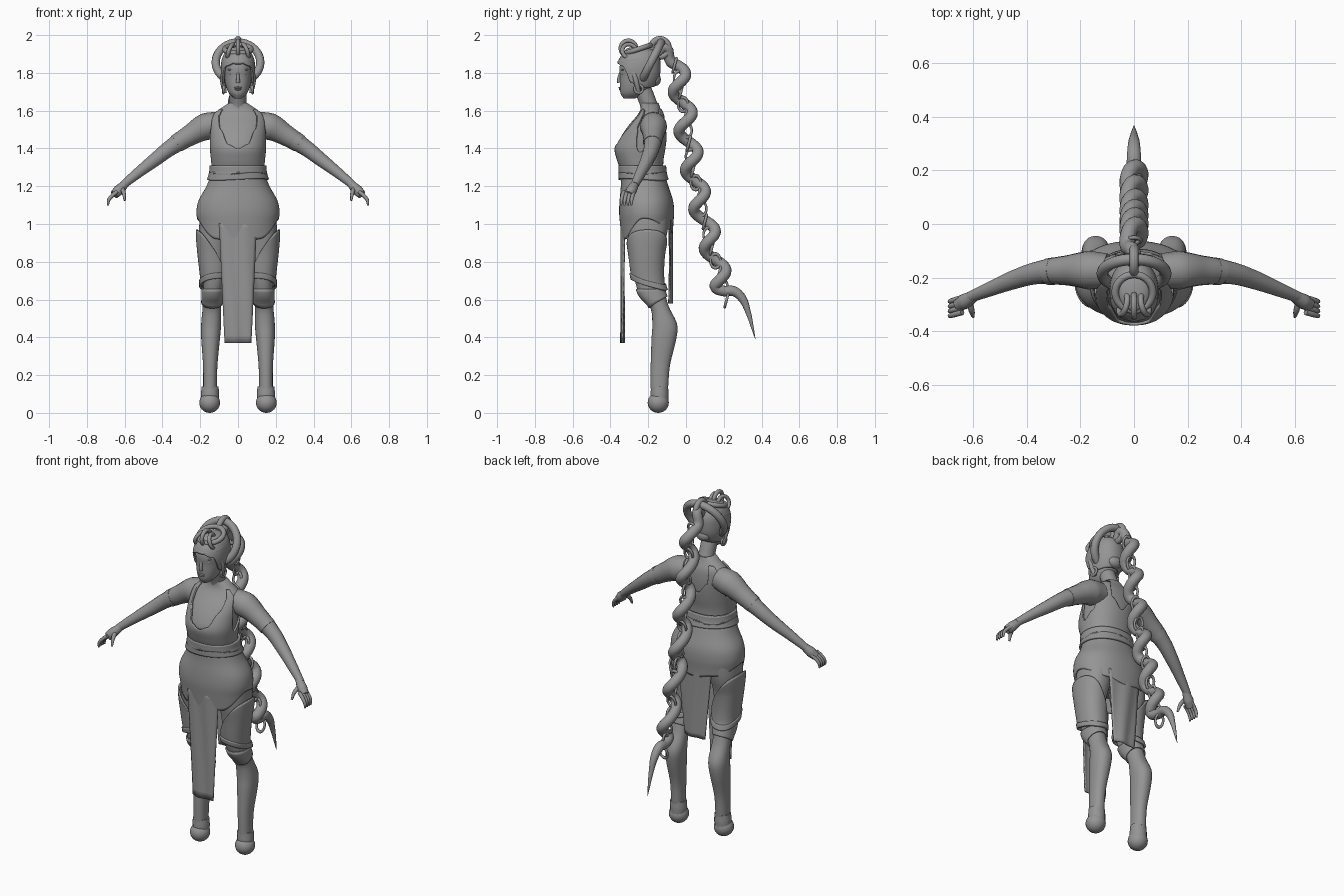
import bpy, bmesh, math
from math import sin, cos, pi, radians

if "Cube" in bpy.data.objects:
    bpy.data.objects.remove(bpy.data.objects["Cube"])

grey = bpy.data.materials.new("plain grey")
grey.use_nodes = True
grey.diffuse_color = (0.3, 0.3, 0.3, 1)
grey.node_tree.nodes["Principled BSDF"].inputs["Base Color"].default_value = (0.3, 0.3, 0.3, 1)


def finish(ob, mirror=False, thick=0):
    """Material, modifiers and smooth shading for one part."""
    ob.data.materials.clear()
    ob.data.materials.append(grey)
    bpy.ops.object.select_all(action='DESELECT')
    ob.select_set(True)
    bpy.context.view_layer.objects.active = ob
    bpy.ops.object.shade_smooth_by_angle(angle=radians(45))
    if thick:
        m = ob.modifiers.new("thickness", 'SOLIDIFY')
        m.thickness, m.offset = thick, 0
    if mirror:
        ob.modifiers.new("mirror", 'MIRROR')
    return ob


def from_bmesh(name, bm, **kw):
    me = bpy.data.meshes.new(name)
    bm.to_mesh(me)
    bm.free()
    ob = bpy.data.objects.new(name, me)
    bpy.context.collection.objects.link(ob)
    return finish(ob, **kw)


def section(rows, z):
    """Smoothly interpolated cross-section (x, front y, back y, half width)."""
    n = len(rows)
    i = max([k for k in range(n - 1) if rows[k][0] <= z] or [0])
    a, b = rows[i], rows[i + 1]
    p, q = rows[max(i - 1, 0)], rows[min(i + 2, n - 1)]
    h = b[0] - a[0]
    t = min(max((z - a[0]) / h, 0), 1)
    out = []
    for k in range(1, 5):
        m0 = (b[k] - p[k]) / (b[0] - p[0]) * h
        m1 = (q[k] - a[k]) / (q[0] - a[0]) * h
        out.append((2*t**3 - 3*t*t + 1) * a[k] + (t**3 - 2*t*t + t) * m0
                   + (3*t*t - 2*t**3) * b[k] + (t**3 - t*t) * m1)
    return out


def surf(rows, a, z, grow=0, e=0.9):
    """Point on a body form; angle 0 is the front, 90 degrees its left."""
    x, yf, yb, rx = section(rows, z)
    s, c = sin(a), cos(a)
    s, c = math.copysign(abs(s)**e, s), math.copysign(abs(c)**e, c)
    return (x + (rx + grow) * s, (yf + yb) / 2 - ((yb - yf) / 2 + grow) * c, z)


def shell(name, rows, low, high, grow=0, n=64, steps=24, caps=False, **kw):
    """Wrap between two heights, each a function of the angle from the front."""
    bm = bmesh.new()
    grid = []
    for j in range(steps + 1):
        ring = []
        for i in range(n):
            a = 2 * pi * i / n
            z = low(a) + (high(a) - low(a)) * j / steps
            ring.append(bm.verts.new(surf(rows, a, z, grow)))
        grid.append(ring)
    for r0, r1 in zip(grid, grid[1:]):
        for i in range(n):
            k = (i + 1) % n
            bm.faces.new((r0[i], r0[k], r1[k], r1[i]))
    if caps:
        bm.faces.new(grid[0][::-1])
        bm.faces.new(grid[-1])
    return from_bmesh(name, bm, **kw)


def loft(name, rows, **kw):
    return shell(name, rows, lambda a: rows[0][0], lambda a: rows[-1][0],
                 n=40, steps=40, caps=True, **kw)


def by_angle(table):
    """Height function from (degrees from front, height) pairs, same both sides."""
    def f(a):
        d = math.degrees(min(a, 2 * pi - a))
        for (d0, z0), (d1, z1) in zip(table, table[1:]):
            if d <= d1 + 1e-6:
                t = (d - d0) / (d1 - d0)
                return z0 + (z1 - z0) * t * t * (3 - 2 * t)
        return table[-1][1]
    return f


def tube(name, pts, mirror=False, sides=4):
    """Round tube through (x, y, z, radius) points."""
    cu = bpy.data.curves.new(name, 'CURVE')
    cu.dimensions, cu.bevel_depth, cu.bevel_resolution = '3D', 1, sides
    cu.use_fill_caps, cu.resolution_u = True, 6
    sp = cu.splines.new('BEZIER')
    sp.bezier_points.add(len(pts) - 1)
    for bp, p in zip(sp.bezier_points, pts):
        bp.co, bp.radius = p[:3], p[3]
        bp.handle_left_type = bp.handle_right_type = 'AUTO'
    ob = bpy.data.objects.new(name, cu)
    bpy.context.collection.objects.link(ob)
    bpy.ops.object.select_all(action='DESELECT')
    ob.select_set(True)
    bpy.context.view_layer.objects.active = ob
    bpy.ops.object.convert(target='MESH')
    return finish(bpy.context.object, mirror=mirror)


def ring(name, loc, R, r, rot=(0, 0, 0), scale=(1, 1, 1), mirror=False):
    bpy.ops.mesh.primitive_torus_add(location=loc, rotation=[radians(d) for d in rot],
        major_radius=R, minor_radius=r, major_segments=36, minor_segments=10)
    ob = bpy.context.object
    ob.name, ob.scale = name, scale
    bpy.ops.object.transform_apply(location=True, rotation=True, scale=True)
    return finish(ob, mirror=mirror)


def ball(name, loc, size, mirror=False):
    bpy.ops.mesh.primitive_uv_sphere_add(segments=24, ring_count=14, radius=1, location=loc)
    ob = bpy.context.object
    ob.name, ob.scale = name, size
    bpy.ops.object.transform_apply(location=True, rotation=True, scale=True)
    return finish(ob, mirror=mirror)


# Body forms: height, centre x, front y, back y, half width
TORSO = [(1.0, 0, -.32, -.09, .18), (1.1, 0, -.33, -.09, .185), (1.2, 0, -.325, -.11, .14),
         (1.28, 0, -.335, -.13, .128), (1.34, 0, -.355, -.13, .132), (1.4, 0, -.367, -.12, .138),
         (1.46, 0, -.345, -.113, .14), (1.52, 0, -.305, -.112, .142), (1.58, 0, -.255, -.12, .132),
         (1.61, 0, -.24, -.135, .095), (1.64, 0, -.24, -.145, .05)]
SKIRT = [(.88, 0, -.33, -.08, .195), (1.0, 0, -.342, -.074, .205), (1.06, 0, -.347, -.07, .213),
         (1.12, 0, -.345, -.075, .203), (1.2, 0, -.338, -.1, .16), (1.27, 0, -.338, -.12, .135),
         (1.32, 0, -.34, -.125, .13)]
LEG = [(.13, .148, -.187, -.095, .036), (.25, .147, -.187, -.085, .038), (.4, .145, -.182, -.05, .05),
       (.47, .142, -.178, -.047, .053), (.56, .138, -.19, -.09, .049), (.62, .135, -.242, -.108, .05),
       (.7, .128, -.27, -.13, .056), (.85, .13, -.292, -.125, .07), (.95, .125, -.308, -.1, .082),
       (1.06, .11, -.31, -.09, .09)]
HEAD = [(1.664, 0, -.33, -.27, .02), (1.69, 0, -.346, -.22, .047), (1.73, 0, -.35, -.18, .064),
        (1.78, 0, -.35, -.155, .073), (1.83, 0, -.352, -.15, .076), (1.88, 0, -.335, -.155, .068),
        (1.915, 0, -.3, -.18, .045), (1.928, 0, -.26, -.22, .012)]

loft("torso", TORSO)
loft("leg", LEG, mirror=True)
tube("neck", [(0, -.18, 1.57, .055), (0, -.2, 1.64, .045), (0, -.235, 1.73, .045)])

# Feet and ankle cuffs
ball("foot", (.15, -.147, .054), (.055, .056, .054), mirror=True)
tube("ankle_cuff", [(.149, -.14, .06, .047), (.148, -.14, .1, .048), (.148, -.14, .14, .045)], mirror=True)

# Sleeveless top with scooped neck and armholes
neckline = by_angle([(0, 1.4), (18, 1.42), (36, 1.5), (47, 1.605), (60, 1.605), (70, 1.5), (90, 1.38),
                     (112, 1.42), (124, 1.5), (132, 1.605), (150, 1.605), (158, 1.5), (180, 1.44)])
shell("sleeveless_top", TORSO, lambda a: 1.24, neckline, grow=.006, n=160, thick=.01)

# Skirt, sash and hanging panels
hem = by_angle([(0, .9), (30, .92), (85, 1.03), (150, .97), (180, .95)])
shell("skirt", SKIRT, hem, lambda a: 1.27, grow=.003, n=96, thick=.008)
shell("sash_upper", SKIRT, lambda a: 1.265 + .006 * sin(3 * a), lambda a: 1.31, grow=.013, steps=5, thick=.012)
shell("sash_lower", SKIRT, lambda a: 1.235 + .005 * sin(2 * a), lambda a: 1.275, grow=.013, steps=5, thick=.012)


def panel(name, y, top, bottom, w_top, w_bottom, bow):
    bm = bmesh.new()
    bmesh.ops.create_grid(bm, x_segments=12, y_segments=16, size=1)
    for v in bm.verts:
        u, t = v.co.x, (v.co.y + 1) / 2
        w = w_bottom + (w_top - w_bottom) * t
        v.co = (u * w, y + bow * u * u + .004 * sin(5 * u + 3 * t), bottom + (top - bottom) * t)
    return from_bmesh(name, bm, thick=.007)


panel("front_panel", -.342, 1.02, .37, .1, .07, .012)
panel("back_panel", -.075, 1.02, .58, .11, .07, -.012)

# Thigh guards rise on the outer side; knee bands below
outer_top = lambda a: .85 + .14 * sin(a) + .02 * cos(2 * a)
outer_low = lambda a: .69 + .03 * cos(a) - .012 * sin(a)
shell("thigh_guard", LEG, outer_low, outer_top, grow=.011, thick=.01, mirror=True)
shell("thigh_cuff", LEG, lambda a: outer_low(a) - .01, lambda a: outer_low(a) + .02,
      grow=.016, steps=4, thick=.012, mirror=True)
shell("knee_band", LEG, lambda a: .585 - .03 * cos(a), lambda a: .655, grow=.005, steps=6, thick=.008, mirror=True)

# Arms and hands
tube("arm", [(.1, -.175, 1.53, .065), (.17, -.172, 1.515, .072), (.25, -.173, 1.472, .056),
             (.36, -.182, 1.402, .042), (.44, -.205, 1.34, .036), (.53, -.24, 1.27, .028),
             (.61, -.272, 1.205, .021)], mirror=True, sides=6)
tube("sleeve_band", [(.3, -.176, 1.442, .051), (.325, -.178, 1.426, .049)], mirror=True, sides=6)
tube("palm", [(.595, -.268, 1.215, .021), (.63, -.288, 1.18, .029), (.655, -.302, 1.155, .024)], mirror=True)
for i in range(4):
    y = -.275 - .018 * i
    tube(f"finger_{i + 1}", [(.64, y, 1.172, .011), (.668, y - .008, 1.148, .0105),
         (.685, y - .013, 1.125, .009), (.688, y - .015, 1.098, .005)], mirror=True, sides=3)
tube("thumb", [(.615, -.285, 1.19, .013), (.605, -.325, 1.165, .011), (.6, -.345, 1.125, .006)], mirror=True, sides=3)

# Head, face and hair
loft("head", HEAD)
tube("nose", [(0, -.346, 1.805, .006), (0, -.355, 1.77, .009), (0, -.353, 1.748, .011)])
ball("eye", (.03, -.333, 1.797), (.016, .01, .008), mirror=True)
ball("brow", (.032, -.333, 1.817), (.023, .011, .005), mirror=True)
ball("upper_lip", (0, -.347, 1.722), (.021, .01, .005))
ball("lower_lip", (0, -.346, 1.713), (.018, .01, .006))
ball("ear", (.075, -.25, 1.775), (.01, .018, .03), mirror=True)
hairline = by_angle([(0, 1.855), (45, 1.835), (75, 1.75), (100, 1.72), (180, 1.73)])
shell("hair", HEAD, hairline, lambda a: 1.926, grow=.01, thick=.01)
ball("hair_crown", (0, -.25, 1.915), (.06, .075, .025))
ball("hair_knot", (0, -.165, 1.765), (.045, .032, .035))
tube("side_lock", [(.072, -.285, 1.83, .012), (.081, -.265, 1.76, .014), (.07, -.25, 1.695, .011)], mirror=True)
ring("ear_ring", (.077, -.25, 1.715), .022, .007, (0, 90, 0), mirror=True)

# Halo and crown of interlocked rings
ring("halo", (0, -.185, 1.856), .118, .022, (63, 0, 0))
ring("rear_ring", (0, -.138, 1.932), .046, .017, (0, 90, 0))
ring("crown_front_ring", (0, -.305, 1.93), .04, .012, (0, 90, 0))
ring("crown_side_ring", (.04, -.3, 1.915), .038, .011, (20, 70, 35), mirror=True)
ring("crown_flat_ring", (0, -.255, 1.925), .07, .014, (18, 0, 0))
ring("brow_band", (0, -.262, 1.872), .075, .011, (10, 0, 0), (1, 1.2, 1))

# Hanging chain with a thick coil wound around it
AXIS = [(.6, 0, .215, 0, 0), (.68, 0, .19, 0, 0), (.92, 0, .125, 0, 0), (1.13, 0, .07, 0, 0),
        (1.39, 0, .02, 0, 0), (1.66, 0, -.02, 0, 0), (1.8, 0, -.045, 0, 0), (1.92, 0, -.1, 0, 0)]
axis_y = lambda z: section(AXIS, z)[1]
coil = [(0, -.15, 1.9, .022), (0, -.11, 1.935, .026)]
steps = 48
for i in range(steps + 1):
    z = 1.86 - (1.86 - .67) * i / steps
    a = 2 * pi * (1.8 - z) / .208
    coil.append((.024 * sin(a), axis_y(z) + .042 * cos(a), z, .03))
coil += [(0, .2, .645, .028), (0, .25, .645, .027), (0, .295, .61, .023),
         (0, .33, .53, .014), (0, .352, .45, .007), (0, .367, .39, .001)]
tube("coil_and_spike", coil, sides=5)
for i in range(19):
    z = 1.84 - i * .069
    rot = (0, 90, 0) if i % 2 else (75, 0, 0)
    ring(f"chain_link_{i + 1}", (0, axis_y(z), z), .031, .0075, rot,
         (1.2, .85, 1) if i % 2 else (.85, 1.2, 1))
